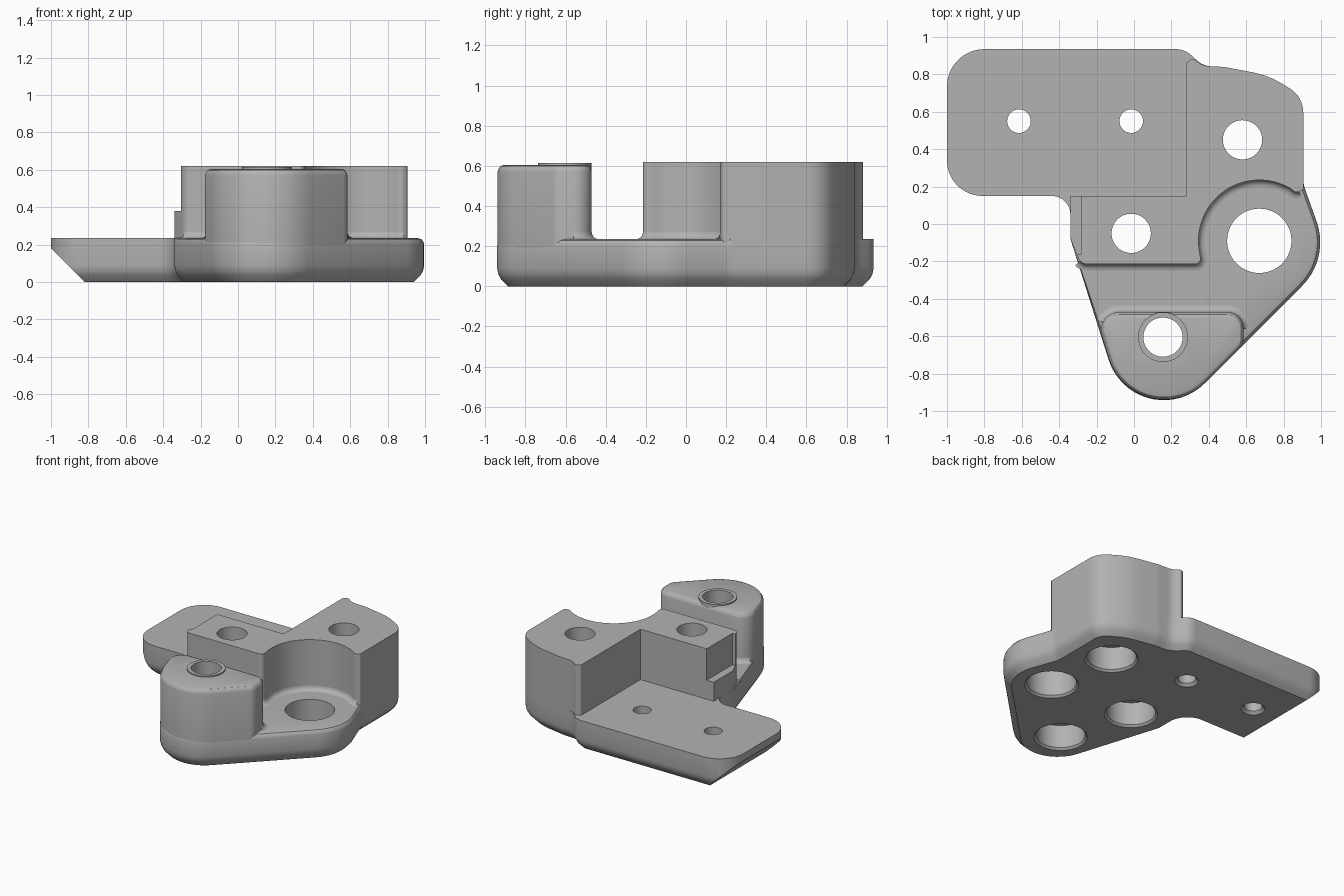
import bpy, bmesh, math
from mathutils import Vector

cube = bpy.data.objects.get("Cube")
if cube:
    bpy.data.objects.remove(cube, do_unlink=True)

grey = bpy.data.materials.new("plain grey")
grey.use_nodes = True
colour = (0.45, 0.45, 0.45, 1)
grey.diffuse_color = colour
grey.node_tree.nodes["Principled BSDF"].inputs["Base Color"].default_value = colour


def rounded(corners):
    """Counter-clockwise outline from (x, y, radius) corners."""
    out = []
    n = len(corners)
    for i, c in enumerate(corners):
        p, r = Vector(c[:2]), c[2]
        if r == 0:
            out.append(p)
            continue
        a = (Vector(corners[i - 1][:2]) - p).normalized()
        b = (Vector(corners[(i + 1) % n][:2]) - p).normalized()
        half = a.angle(b) / 2
        centre = p + (a + b).normalized() * r / math.sin(half)
        t = r / math.tan(half)
        u, v = p + a * t - centre, p + b * t - centre
        steps = max(3, int((math.pi - 2 * half) / 0.12))
        turn = u.angle_signed(v)
        for k in range(steps + 1):
            w = -turn * k / steps
            out.append(centre + Vector((u.x * math.cos(w) - u.y * math.sin(w),
                                        u.x * math.sin(w) + u.y * math.cos(w))))
    return out


def circle(x, y, r, n=64):
    return [Vector((x + r * math.cos(math.tau * i / n), y + r * math.sin(math.tau * i / n)))
            for i in range(n)]


def inward(outline):
    """Mitred inward normal at each outline point."""
    res = []
    for i, p in enumerate(outline):
        d1 = (p - outline[i - 1]).normalized()
        d2 = (outline[(i + 1) % len(outline)] - p).normalized()
        n1, n2 = Vector((-d1.y, d1.x)), Vector((-d2.y, d2.x))
        m = (n1 + n2).normalized()
        res.append(m / max(0.5, m.dot(n1)))
    return res


def add_prism(bm, outline, layers, weight=lambda p, z: 1):
    """Stack inset copies of an outline; layers are (z, inset)."""
    norms = inward(outline)
    rings = [[bm.verts.new((*(p + m * d * weight(p, z)), z)) for p, m in zip(outline, norms)]
             for z, d in layers]
    n = len(outline)
    for lo, hi in zip(rings, rings[1:]):
        for i in range(n):
            j = (i + 1) % n
            bm.faces.new((lo[i], lo[j], hi[j], hi[i]))
    bm.faces.new(rings[0][::-1])
    bm.faces.new(rings[-1])


def finish(bm, name):
    bmesh.ops.recalc_face_normals(bm, faces=bm.faces)
    mesh = bpy.data.meshes.new(name)
    bm.to_mesh(mesh)
    bm.free()
    ob = bpy.data.objects.new(name, mesh)
    bpy.context.collection.objects.link(ob)
    mesh.materials.append(grey)
    return ob


def prism(name, outline, layers, weight=lambda p, z: 1):
    bm = bmesh.new()
    add_prism(bm, outline, layers, weight)
    return finish(bm, name)


def fillet(name, outline, keep, z, r=0.035):
    """Concave fillet where a wall meets the plate."""
    bm = bmesh.new()
    norms = inward(outline)
    arc = [(r - r * math.cos(t), r - r * math.sin(t)) for t in
           [math.pi / 2 * k / 5 for k in range(6)]]
    rows = [[bm.verts.new((*(p - m * o), z + h)) for o, h in arc] if keep(p) else None
            for p, m in zip(outline, norms)]
    for i, b in enumerate(rows):
        a = rows[i - 1]
        if a and b:
            for k in range(len(arc) - 1):
                bm.faces.new((a[k], a[k + 1], b[k + 1], b[k]))
    ob = finish(bm, name)
    if sum(f.normal.z for f in ob.data.polygons) < 0:
        ob.data.flip_normals()
    return ob


PLATE = 0.235
POCKET = Vector((0.67, -0.09))
back_edge = [(0.905, 0.68, 0.15), (0.72, 0.795, 0.45), (0.48, 0.84, 0.3), (0.37, 0.845, 0.11)]

# Base plate with flange, chamfered underneath and rounded along its front top edge
base_outline = rounded([
    (-1, 0.15, 0.19), (-0.34, 0.15, 0.1), (-0.34, -0.08, 0.1), (0.018, -1.212, 0.31),
    (1.047, -0.183, 0.33), (0.905, 0.213, 0.15)] + back_edge +
    [(0.27, 0.935, 0.12), (-1, 0.935, 0.2)])
bm = bmesh.new()
add_prism(bm, base_outline,
          [(0, 0.055), (0.035, 0.02), (0.06, 0.006), (0.09, 0), (0.2, 0),
           (0.215, 0.004), (0.229, 0.015), (PLATE, 0.035)],
          lambda p, z: 1 if z < 0.2 or (p.y < 0.22 and p.x > -0.3) else 0)
bmesh.ops.remove_doubles(bm, verts=bm.verts, dist=0.0001)
# Sloped underside at the flange end
cut = bmesh.ops.bisect_plane(bm, geom=bm.verts[:] + bm.edges[:] + bm.faces[:],
                             plane_co=(-0.82, 0, 0), plane_no=(-1, 0, -1), clear_outer=True)
bmesh.ops.holes_fill(bm, edges=[e for e in bm.edges if e.is_boundary], sides=0)
base = finish(bm, "base_plate")

# Tall L-shaped block hollowed by the round pocket
scoop = [(POCKET.x + 0.325 * math.cos(math.radians(a)),
          POCKET.y + 0.325 * math.sin(math.radians(a)), 0) for a in range(192, 59, -4)]
tall_outline = rounded(
    [(-0.28, 0.15, 0), (-0.28, -0.16, 0), (-0.306, -0.16, 0), (-0.285, -0.215, 0.05),
     (0.36, -0.215, 0.03)] + scoop + [(0.87, 0.165, 0.03), (0.905, 0.185, 0.01)] +
    back_edge + [(0.315, 0.885, 0.02), (0.28, 0.865, 0.02), (0.28, 0.15, 0)])
tall = prism("tall_block", tall_outline, [(0.19, 0), (0.62, 0)])
step = prism("side_step", rounded([(-0.28, 0.15, 0), (-0.34, 0.15, 0), (-0.34, -0.08, 0.1),
                                   (-0.306, -0.16, 0), (-0.28, -0.16, 0)]),
             [(0.19, 0), (0.38, 0)])

# Front post with rounded rim and raised ring
post_outline = rounded([(-0.212, -0.47, 0.1), (0.018, -1.212, 0.31),
                        (0.585, -0.645, 0.07), (0.585, -0.47, 0.09)])
post = prism("front_post", post_outline,
             [(0.19, 0), (0.57, 0), (0.585, 0.004), (0.599, 0.015), (0.605, 0.032)])
boss = prism("post_ring", circle(0.155, -0.605, 0.133), [(0.5, 0), (0.615, 0)])

# Fillets at the foot of the walls
block_fillet = fillet("block_fillet", tall_outline,
                      lambda p: p.x > -0.29 and p.y < 0.25 and
                      (p.y < -0.17 or (p - POCKET).length < 0.34), PLATE)
post_fillet = fillet("post_fillet", post_outline,
                     lambda p: p.y > -0.6 and p.x > -0.17, PLATE)

# Bolt holes, wider underneath, as one cutter
bm = bmesh.new()
mouth = [(-0.05, 0), (0, 0), (0.015, 0.015)]
for x, y in [(-0.015, -0.05), (0.58, 0.45), (0.155, -0.605)]:
    add_prism(bm, circle(x, y, 0.185), mouth + [(0.19, 0.015), (0.191, 0.08), (0.8, 0.08)])
add_prism(bm, circle(*POCKET, 0.187), mouth + [(0.8, 0.015)])
for x in (-0.615, -0.015):
    add_prism(bm, circle(x, 0.55, 0.083, 40), [(-0.05, 0), (0, 0), (0.02, 0.02), (0.5, 0.02)])
cutter = finish(bm, "hole_cutter")
cutter.hide_render = True

parts = [base, tall, step, post, boss, block_fillet, post_fillet]
for ob in parts:
    bpy.ops.object.select_all(action='DESELECT')
    ob.select_set(True)
    bpy.context.view_layer.objects.active = ob
    if ob in (base, tall, post, boss):
        mod = ob.modifiers.new("holes", 'BOOLEAN')
        mod.operation, mod.solver, mod.object = 'DIFFERENCE', 'EXACT', cutter
        bpy.ops.object.modifier_apply(modifier=mod.name)
    bpy.ops.object.shade_smooth_by_angle(angle=math.radians(32))
bpy.data.objects.remove(cutter, do_unlink=True)
